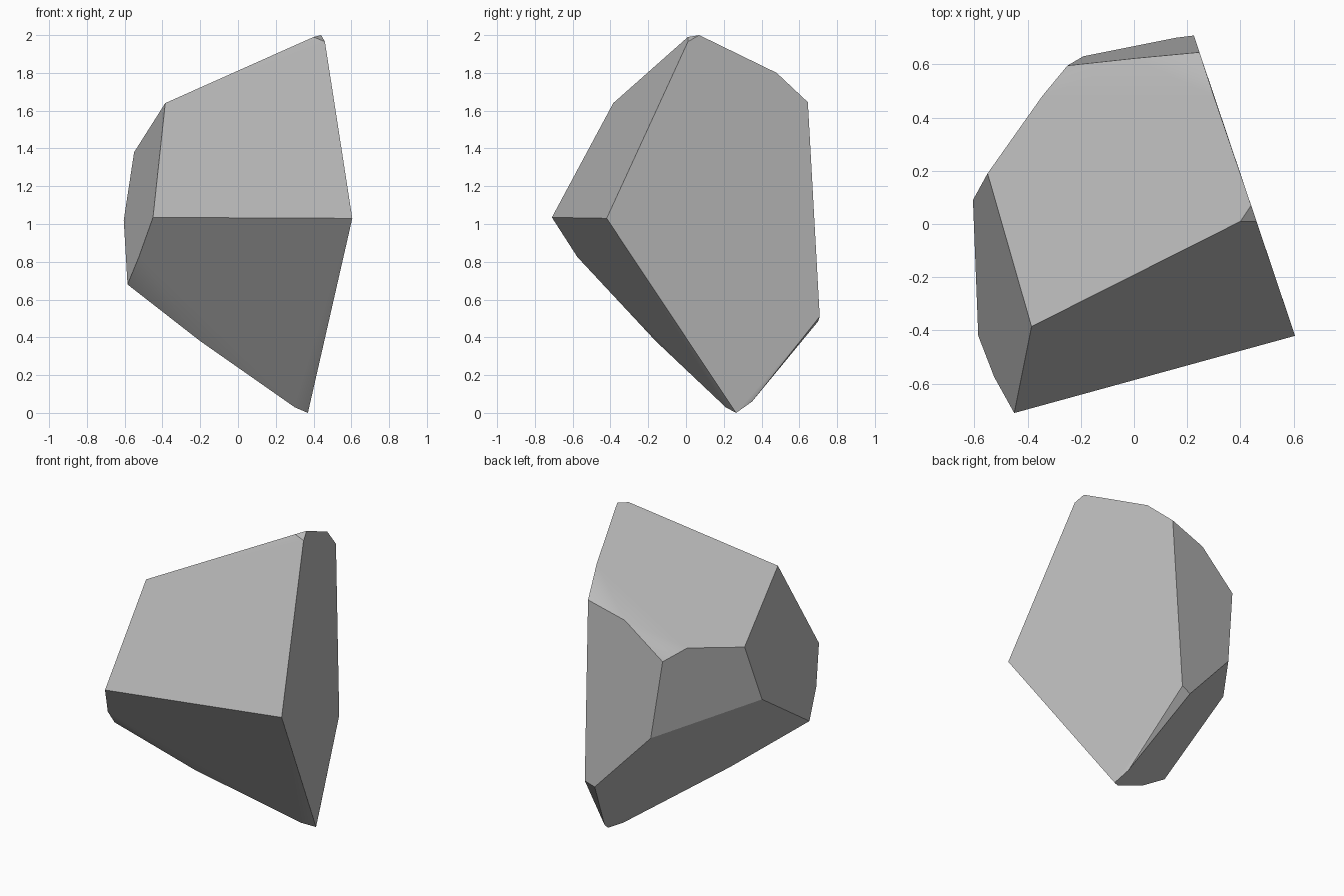
import bpy
import bmesh
import math

default_cube = bpy.data.objects.get("Cube")
if default_cube:
    bpy.data.objects.remove(default_cube, do_unlink=True)


def make_material(name, colour):
    material = bpy.data.materials.new(name)
    material.use_nodes = True
    material.diffuse_color = colour
    material.node_tree.nodes["Principled BSDF"].inputs["Base Color"].default_value = colour
    return material


def make_hull(name, corners, material, flat_tolerance):
    """Wrap corners in a convex skin and merge nearly flat neighbours."""
    bm = bmesh.new()
    for corner in corners:
        bm.verts.new(corner)
    hull = bmesh.ops.convex_hull(bm, input=bm.verts[:], use_existing_faces=False)
    inside = [v for v in hull["geom_interior"] if isinstance(v, bmesh.types.BMVert)]
    bmesh.ops.delete(bm, geom=inside, context="VERTS")
    bmesh.ops.dissolve_limit(bm, angle_limit=flat_tolerance,
                             verts=bm.verts[:], edges=bm.edges[:])
    bmesh.ops.recalc_face_normals(bm, faces=bm.faces[:])
    mesh = bpy.data.meshes.new(name)
    bm.to_mesh(mesh)
    bm.free()
    mesh.materials.append(material)
    obj = bpy.data.objects.new(name, mesh)
    bpy.context.collection.objects.link(obj)
    return obj


# Corners of the stone, grouped by region
peak = [(.40, .01, 1.99), (.46, .01, 1.965), (.44, .07, 2)]
front_ledge = [(-.45, -.71, 1.035), (.605, -.42, 1.03)]
upper_slope = [(-.385, -.385, 1.64), (-.55, .19, 1.38), (-.345, .48, 1.43),
               (-.25, .595, 1.36), (0, .622, 1.57), (.246, .645, 1.645),
               (.30, .48, 1.80)]
right_flank = [(-.605, .09, 1.02), (-.585, -.42, .68), (-.525, -.575, .825)]
back_foot = [(-.19, .63, .865), (.16, .70, .485), (.225, .708, .51)]
underside = [(-.2, -.16, .38), (.3, .21, .03), (.37, .265, 0), (.335, .35, .06)]

grey_stone = make_material("grey stone", (.5, .5, .5, 1))
rock = make_hull(
    "rock",
    peak + front_ledge + upper_slope + right_flank + back_foot + underside,
    grey_stone,
    math.radians(3),
)

# Crisp main edges, softened shallow ones, large facets kept flat
bpy.ops.object.select_all(action="DESELECT")
rock.select_set(True)
bpy.context.view_layer.objects.active = rock
bpy.ops.object.shade_smooth_by_angle(angle=math.radians(30))
weighting = rock.modifiers.new("facet weighting", "WEIGHTED_NORMAL")
weighting.keep_sharp = True
weighting.weight = 90
